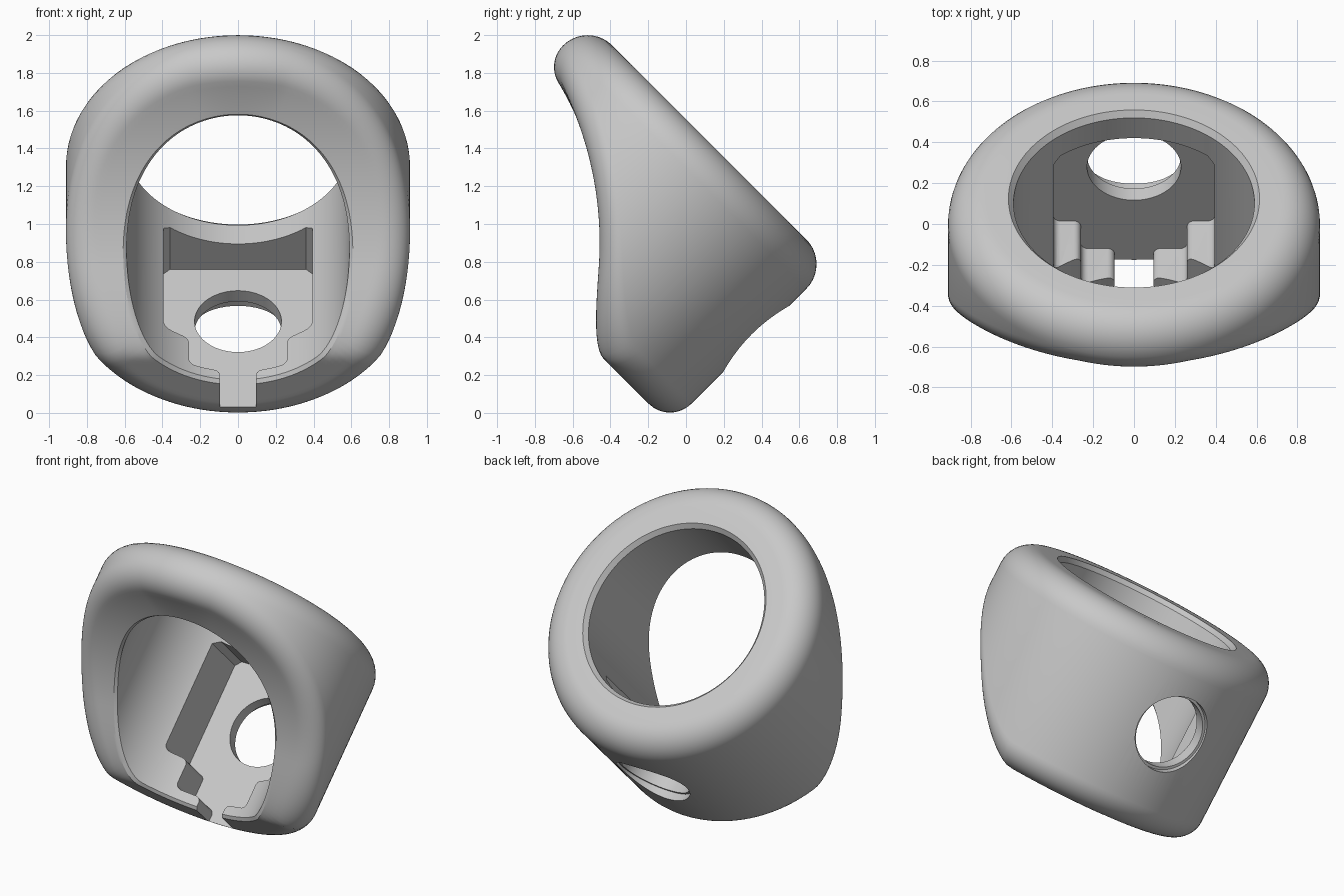
import bpy, bmesh
from math import sin, cos, pi, sqrt, atan2
from mathutils import Matrix, Vector

cube = bpy.data.objects.get("Cube")
if cube:
    bpy.data.objects.remove(cube, do_unlink=True)

# Local frame: x across, u along the bore, w upward from the floor; tilted 45 degrees about x
TILT = Matrix.Rotation(pi / 4, 4, 'X')
AXIS, R, BORE = 0.925, 0.911, 0.59
BACK, FRONT = 1.10, -0.106
BACK_ROUND, FRONT_ROUND = 0.185, 0.162
SEGMENTS = 144

grey = bpy.data.materials.new("plain_grey")
grey.use_nodes = True
grey.diffuse_color = (0.58, 0.58, 0.58, 1)
grey.node_tree.nodes["Principled BSDF"].inputs["Base Color"].default_value = grey.diffuse_color


def make_object(name, bm):
    bmesh.ops.recalc_face_normals(bm, faces=bm.faces)
    bmesh.ops.transform(bm, matrix=TILT, verts=bm.verts)
    mesh = bpy.data.meshes.new(name)
    bm.to_mesh(mesh)
    bm.free()
    mesh.materials.append(grey)
    obj = bpy.data.objects.new(name, mesh)
    bpy.context.collection.objects.link(obj)
    return obj


def front_face(w):
    """Flat lower front blending into a wide concave arc."""
    arc = -0.995 + sqrt(max(0, 1.85 ** 2 - (w - 2.268) ** 2))
    blend = 0.32
    h = max(blend - abs(arc - FRONT), 0) / blend
    return max(arc, FRONT) + h * h * blend / 4


def section(angle):
    """Closed (radius, u) outline of the wall at one angle around the bore."""
    up = sin(angle)

    def f(r):
        return front_face(AXIS + r * up)

    def slope(r):
        return (f(r + 0.002) - f(r - 0.002)) / 0.004

    # rounding circle that touches both the outside and the front face
    lo, hi = R - 2 * FRONT_ROUND, R
    for _ in range(30):
        mid = (lo + hi) / 2
        s = slope(mid)
        if mid - FRONT_ROUND * s / sqrt(1 + s * s) < R - FRONT_ROUND:
            lo = mid
        else:
            hi = mid
    touch, s = lo, slope(lo)
    centre = f(touch) + FRONT_ROUND / sqrt(1 + s * s)
    drop = max(0, centre - (BACK - BACK_ROUND))
    centre -= drop
    start = atan2(-1, s)

    pts = [(BORE, BACK - 0.03), (BORE + 0.025, BACK)]
    for i in range(11):
        a = pi / 2 * (1 - i / 10)
        pts.append((R - BACK_ROUND + BACK_ROUND * cos(a),
                    BACK - BACK_ROUND + BACK_ROUND * sin(a)))
    for i in range(13):
        a = start * i / 12
        pts.append((R - FRONT_ROUND + FRONT_ROUND * cos(a),
                    centre + FRONT_ROUND * sin(a)))
    lip = BORE + 0.018
    for i in range(1, 7):
        t = i / 6
        r = touch + (lip - touch) * t
        pts.append((r, f(r) - drop * (1 - t)))
    pts.append((BORE, f(BORE) + 0.018))
    return pts


# Ring-shaped body lofted around the bore
bm = bmesh.new()
rings = []
for k in range(SEGMENTS):
    a = 2 * pi * k / SEGMENTS
    rings.append([bm.verts.new((r * cos(a), u, AXIS + r * sin(a))) for r, u in section(a)])
count = len(rings[0])
for k in range(SEGMENTS):
    here, there = rings[k], rings[(k + 1) % SEGMENTS]
    for i in range(count):
        j = (i + 1) % count
        bm.faces.new((here[i], here[j], there[j], there[i]))
bmesh.ops.remove_doubles(bm, verts=bm.verts, dist=1e-5)
body = make_object("tilted_ring_body", bm)

# Stepped pocket with a front slot, sunk into the floor of the bore
half = [(0.095, -0.4), (0.095, -0.025), (0.26, -0.025), (0.26, 0.166),
        (0.395, 0.166), (0.395, 0.895), (0.36, 0.93)]
outline = half + [(-x, u) for x, u in reversed(half)]
bm = bmesh.new()
base = bm.faces.new([bm.verts.new((x, u, 0.145)) for x, u in outline])
top = bmesh.ops.extrude_face_region(bm, geom=[base])["geom"]
bmesh.ops.translate(bm, vec=Vector((0, 0, 0.5)),
                    verts=[g for g in top if isinstance(g, bmesh.types.BMVert)])
corners = [e for e in bm.edges
           if abs(e.verts[0].co.z - e.verts[1].co.z) > 0.1 and -0.1 < e.verts[0].co.y < 0.3]
bmesh.ops.bevel(bm, geom=corners, offset=0.035, segments=5, profile=0.5, affect='EDGES')
cutters = [make_object("pocket_cutter", bm)]


# Round hole through the floor, slightly wider at the outside
def hole_cutter(name, radius, bottom, top):
    hole = bmesh.new()
    place = Matrix.Translation((0, 0.54, (bottom + top) / 2))
    bmesh.ops.create_cone(hole, cap_ends=True, segments=72, radius1=radius,
                          radius2=radius, depth=top - bottom, matrix=place)
    return make_object(name, hole)


cutters.append(hole_cutter("hole_cutter", 0.23, -0.3, 0.4))
cutters.append(hole_cutter("hole_rim_cutter", 0.247, -0.31, 0.065))

bpy.ops.object.select_all(action='DESELECT')
bpy.context.view_layer.objects.active = body
body.select_set(True)
for cutter in cutters:
    cutter.hide_render = True
    cut = body.modifiers.new(cutter.name, 'BOOLEAN')
    cut.operation = 'DIFFERENCE'
    cut.solver = 'EXACT'
    cut.object = cutter
    bpy.ops.object.modifier_apply(modifier=cut.name)
    bpy.data.objects.remove(cutter, do_unlink=True)

bpy.ops.object.shade_smooth_by_angle(angle=pi / 6)
